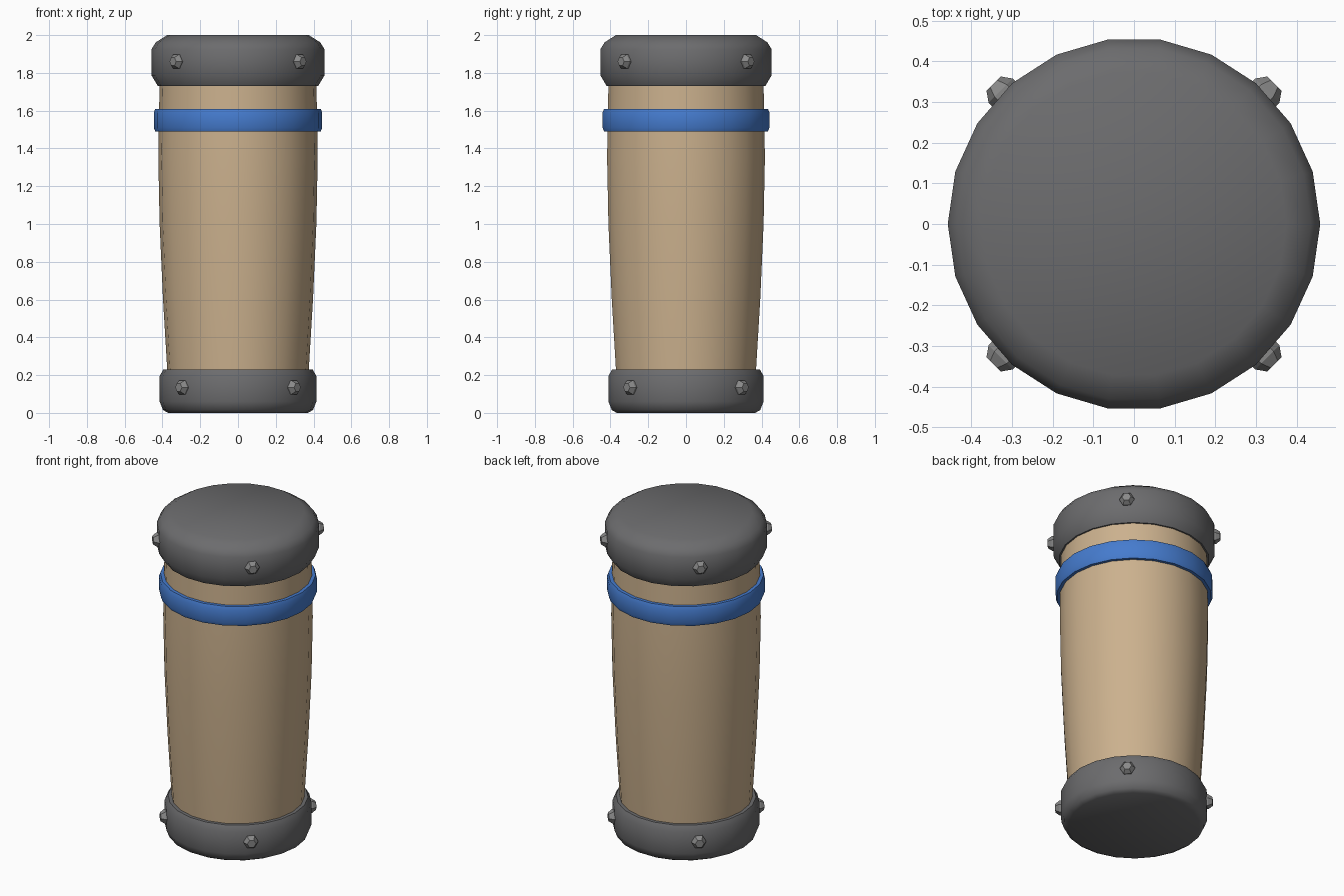
import bpy, bmesh
from math import cos, sin, pi, radians
from mathutils import Matrix, Vector

if "Cube" in bpy.data.objects:
    bpy.data.objects.remove(bpy.data.objects["Cube"])

SIDES = 22


def material(name, rgb):
    m = bpy.data.materials.new(name)
    m.diffuse_color = (*rgb, 1)
    m.use_nodes = True
    m.node_tree.nodes["Principled BSDF"].inputs["Base Color"].default_value = m.diffuse_color
    return m


def lathe(name, profile, sides=SIDES, mat=None, smooth=True, angle=50, matrix=None, closed=False):
    """Spin a list of (radius, height) points around z; cap the ends unless closed."""
    bm = bmesh.new()
    rings = [[bm.verts.new((r * cos(2 * pi * i / sides), r * sin(2 * pi * i / sides), z))
              for i in range(sides)] for r, z in profile]
    pairs = list(zip(rings, rings[1:]))
    if closed:
        pairs.append((rings[-1], rings[0]))
    else:
        bm.faces.new(rings[0][::-1])
        bm.faces.new(rings[-1])
    for a, b in pairs:
        for i in range(sides):
            j = (i + 1) % sides
            bm.faces.new((a[i], a[j], b[j], b[i]))
    bmesh.ops.recalc_face_normals(bm, faces=bm.faces)
    mesh = bpy.data.meshes.new(name)
    bm.to_mesh(mesh)
    bm.free()
    ob = bpy.data.objects.new(name, mesh)
    bpy.context.collection.objects.link(ob)
    if matrix:
        ob.matrix_world = matrix
    if mat:
        mesh.materials.append(mat)
    if smooth:
        bpy.ops.object.select_all(action='DESELECT')
        ob.select_set(True)
        bpy.context.view_layer.objects.active = ob
        bpy.ops.object.shade_smooth_by_angle(angle=radians(angle))
    return ob


tan = material("tan", (0.60, 0.44, 0.27))
blue = material("blue", (0.06, 0.20, 0.62))
grey = material("dark_grey", (0.15, 0.15, 0.155))
steel = material("bolt_grey", (0.25, 0.25, 0.25))

# Tapered, slightly bulging body
lathe("body", [(0.365, 0.1), (0.376, 0.25), (0.397, 0.6), (0.415, 1.0),
               (0.422, 1.35), (0.418, 1.6), (0.412, 1.85)], mat=tan)

# Blue ring
lathe("band", [(0.40, 1.49), (0.438, 1.49), (0.446, 1.51), (0.446, 1.59),
               (0.438, 1.61), (0.40, 1.61)], mat=blue, closed=True)

# End caps
lathe("top_cap", [(0.424, 1.73), (0.458, 1.787), (0.458, 1.925),
                  (0.435, 1.962), (0.375, 2.0)], mat=grey)
lathe("bottom_cap", [(0.37, 0.0), (0.397, 0.015), (0.415, 0.06), (0.415, 0.195),
                     (0.395, 0.23)], mat=grey)

# Hexagonal bolts on the diagonals of both caps
for cap, z, r in (("top", 1.86, 0.458), ("bottom", 0.135, 0.415)):
    for k in range(4):
        a = pi / 4 + k * pi / 2
        out = Vector((cos(a), sin(a), 0))
        side = Vector((-sin(a), cos(a), 0))
        rot = Matrix((side, Vector((0, 0, 1)), out)).transposed().to_4x4()
        lathe(f"{cap}_bolt_{k + 1}", [(0.042, -0.03), (0.042, 0.006), (0.025, 0.03)], sides=6,
              mat=steel, smooth=False,
              matrix=Matrix.Translation(out * r + Vector((0, 0, z))) @ rot)
